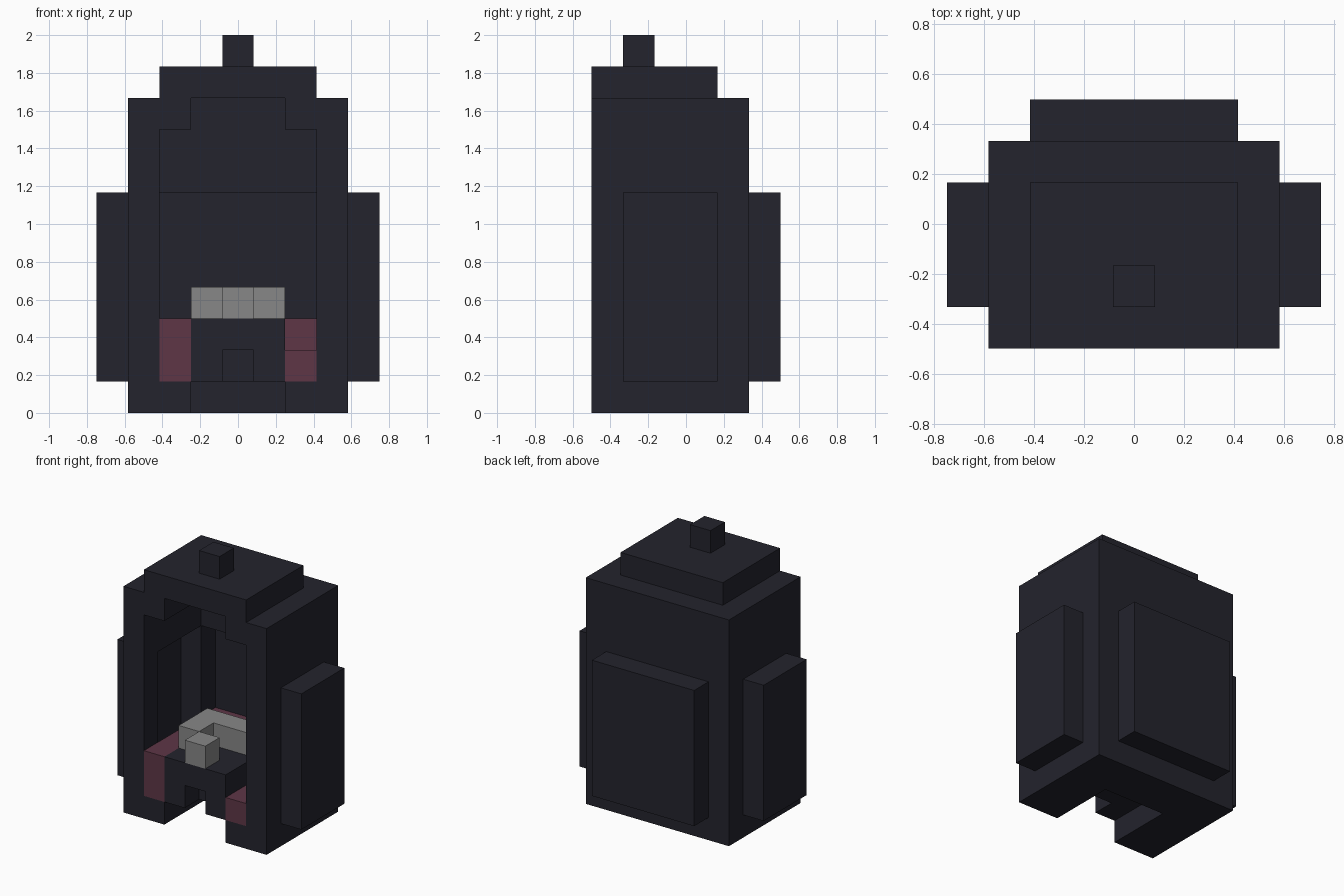
import bpy
import bmesh
from mathutils import Vector

U = 1 / 6  # one building block

if "Cube" in bpy.data.objects:
    bpy.data.objects.remove(bpy.data.objects["Cube"], do_unlink=True)


def material(name, r, g, b):
    m = bpy.data.materials.new(name)
    m.use_nodes = True
    m.diffuse_color = (r, g, b, 1)
    m.node_tree.nodes["Principled BSDF"].inputs["Base Color"].default_value = (r, g, b, 1)
    return m


DARK = material("dark slate", 0.017, 0.017, 0.026)
RED = material("dusty red", 0.112, 0.037, 0.062)
GREY = material("mid grey", 0.245, 0.245, 0.245)


def box(name, mat, x, y, z):
    """Box between block coordinates given as (low, high) per axis."""
    bm = bmesh.new()
    bmesh.ops.create_cube(bm, size=1)
    for v in bm.verts:
        v.co = Vector([(r[0] if c < 0 else r[1]) * U for c, r in zip(v.co, (x, y, z))])
    mesh = bpy.data.meshes.new(name)
    bm.to_mesh(mesh)
    bm.free()
    mesh.materials.append(mat)
    ob = bpy.data.objects.new(name, mesh)
    bpy.context.collection.objects.link(ob)
    return ob


def cut(ob, x, y, z):
    """Carve a box-shaped hollow out of an object."""
    cutter = box("cutter", DARK, x, y, z)
    cutter.hide_render = True
    mod = ob.modifiers.new("hollow", "BOOLEAN")
    mod.operation = "DIFFERENCE"
    mod.solver = "EXACT"
    mod.object = cutter
    bpy.context.view_layer.objects.active = ob
    bpy.ops.object.modifier_apply(modifier=mod.name)
    bpy.data.objects.remove(cutter, do_unlink=True)


# Hollow body: room, raised ceiling, back recess, side recesses, gap between the feet
body = box("body", DARK, (-3.5, 3.5), (-3, 2), (0, 10))
cut(body, (-2.5, 2.5), (-4, 1), (1, 9))
cut(body, (-1.5, 1.5), (-4, 1), (8, 10.5))
cut(body, (-2.5, 2.5), (0, 2.5), (1, 7))
cut(body, (-4, 4), (-2, 1), (1, 7))
cut(body, (-1.5, 1.5), (-4, 0), (-1, 2))

# Outer panels closing the recesses
box("back_panel", DARK, (-2.5, 2.5), (2, 3), (1, 7))
box("left_panel", DARK, (3.5, 4.5), (-2, 1), (1, 7))
box("right_panel", DARK, (-4.5, -3.5), (-2, 1), (1, 7))

# Roof
box("roof", DARK, (-2.5, 2.5), (-3, 1), (10, 11))
box("roof_knob", DARK, (-0.5, 0.5), (-2, -1), (11, 12))

# Inner platform with a notch at the front
platform = box("platform", DARK, (-1.5, 1.5), (-3, 1), (1, 3))
cut(platform, (-0.5, 0.5), (-4, -2), (0, 2))

# Red lining around the platform, lower on the left
box("right_lining", RED, (-2.5, -1.5), (-3, 1), (1, 3))
box("left_lining", RED, (1.5, 2.5), (-3, 1), (1, 2))
box("back_lining", RED, (-2.5, 2.5), (1, 2), (1, 3))

# Grey blocks on the platform
box("grey_bar", GREY, (-1.5, 1.5), (-1, 0), (3, 4))
box("grey_side_block", GREY, (-1.5, -0.5), (-2, -1), (3, 4))
box("grey_front_block", GREY, (-0.5, 0.5), (-3, -2), (3, 4))
